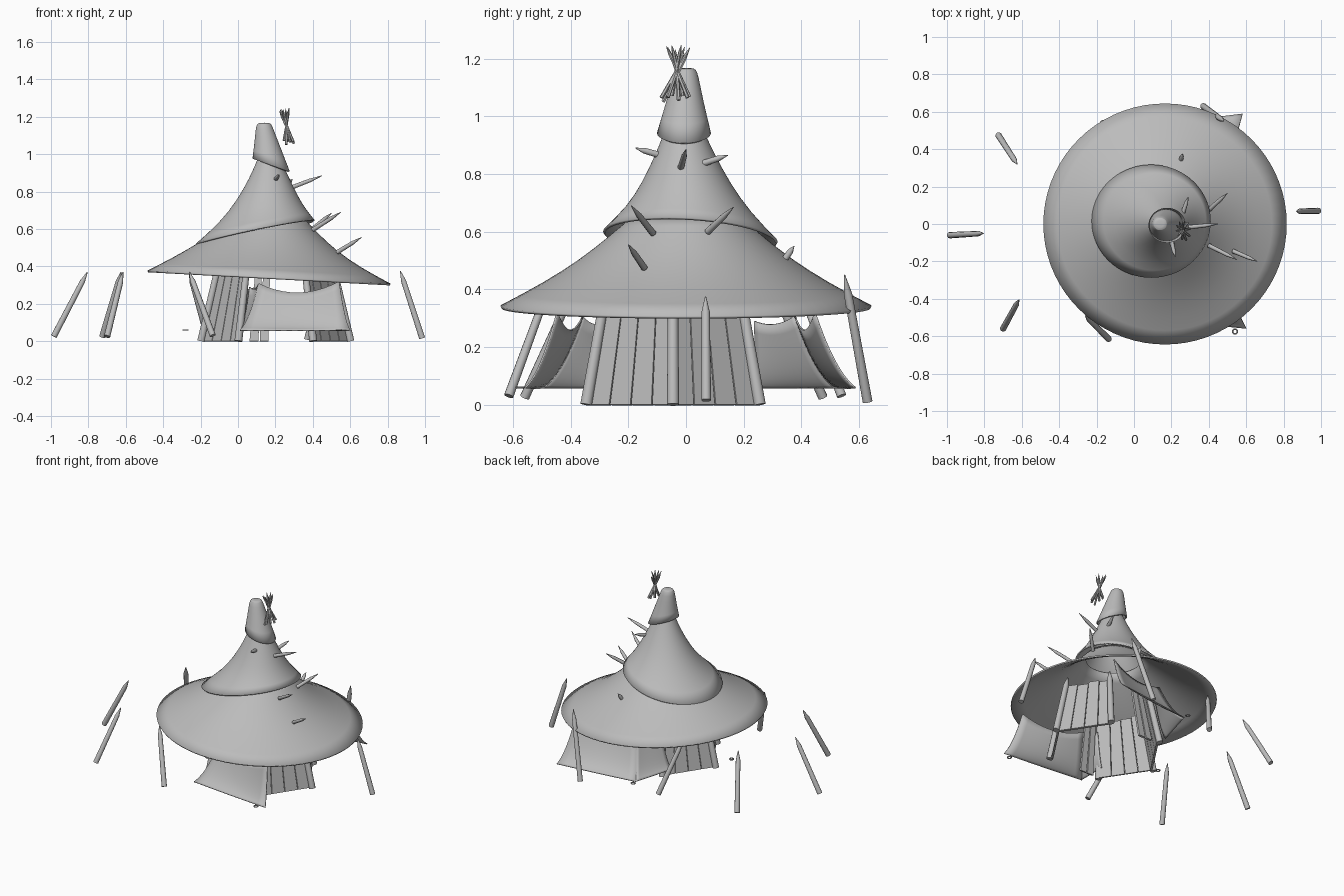
import bpy, bmesh, math, random
from mathutils import Vector

random.seed(4)
if "Cube" in bpy.data.objects:
    bpy.data.objects.remove(bpy.data.objects["Cube"])

GREY = (0.5, 0.5, 0.5, 1)
grey = bpy.data.materials.new("plain grey")
grey.use_nodes = True
grey.diffuse_color = GREY
grey.node_tree.nodes["Principled BSDF"].inputs["Base Color"].default_value = GREY


def finish(bm, name, smooth=True, thick=0, subdiv=0):
    """Turn a bmesh into a finished object."""
    mesh = bpy.data.meshes.new(name)
    bm.to_mesh(mesh)
    bm.free()
    mesh.materials.append(grey)
    ob = bpy.data.objects.new(name, mesh)
    bpy.context.collection.objects.link(ob)
    if subdiv:
        ob.modifiers.new("Subdivide", 'SUBSURF').levels = subdiv
        ob.modifiers["Subdivide"].render_levels = subdiv
    if thick:
        solid = ob.modifiers.new("Thickness", 'SOLIDIFY')
        solid.thickness = thick
    if smooth:
        bpy.ops.object.select_all(action='DESELECT')
        ob.select_set(True)
        bpy.context.view_layer.objects.active = ob
        bpy.ops.object.shade_smooth_by_angle(angle=math.radians(40))
    return ob


def loft(bm, rings, cap=False):
    for a, b in zip(rings, rings[1:]):
        for j in range(len(a)):
            k = (j + 1) % len(a)
            bm.faces.new((a[j], a[k], b[k], b[j]))
    if cap:
        bm.faces.new(rings[-1])


def roof_tier(name, sections, cap=False, squash=1.0, sides=36):
    """Tilted ovals: centre x, y, z, radius, slope along x, slope along y."""
    bm = bmesh.new()
    rings = []
    for cx, cy, z, r, sx, sy in sections:
        ring = []
        for j in range(sides):
            a = math.tau * j / sides
            dx, dy = r * math.cos(a), r * squash * math.sin(a)
            ring.append(bm.verts.new((cx + dx, cy + dy, z + sx * dx + sy * dy)))
        rings.append(ring)
    loft(bm, rings, cap)
    finish(bm, name, thick=0.01, subdiv=1)


def stake(name, base, tip, r, point=0.15, sides=10):
    """Round pole with a sharpened end."""
    base, tip = Vector(base), Vector(tip)
    axis = tip - base
    turn = axis.to_track_quat('Z', 'Y')
    bm = bmesh.new()
    rings = []
    for t, s in ((0, 1), (1 - point, 0.85), (1, 0.12)):
        rings.append([bm.verts.new(base + axis * t + turn @ Vector(
            (r * s * math.cos(math.tau * j / sides),
             r * s * math.sin(math.tau * j / sides), 0))) for j in range(sides)])
    loft(bm, rings, True)
    bm.faces.new(rings[0][::-1])
    finish(bm, name)


def cloth(name, corners, sag, n=10):
    """Hanging sheet: bottom start, bottom end, top start, top end."""
    b0, b1, t0, t1 = map(Vector, corners)
    bm = bmesh.new()
    rows = []
    for i in range(n + 1):
        v = i / n
        row = []
        for j in range(n + 1):
            u = j / n
            p = b0.lerp(b1, u).lerp(t0.lerp(t1, u), v)
            p.z -= sag * 4 * u * (1 - u) * v + 0.16 * v * (1 - v)
            row.append(bm.verts.new(p))
        rows.append(row)
    for a, b in zip(rows, rows[1:]):
        for j in range(n):
            bm.faces.new((a[j], a[j + 1], b[j + 1], b[j]))
    finish(bm, name, thick=0.006)


# Three stacked roof cones, each tilted its own way
roof_tier("roof_brim", [
    (0.166, 0, 0.342, 0.654, -0.054, 0), (0.16, 0, 0.422, 0.5, -0.06, 0),
    (0.15, 0, 0.502, 0.375, -0.045, 0), (0.15, 0, 0.58, 0.275, 0, 0),
    (0.17, 0, 0.66, 0.18, 0, 0)], squash=0.99)
roof_tier("roof_middle", [
    (0.092, 0.015, 0.583, 0.32, 0.2, -0.06), (0.13, 0.01, 0.67, 0.23, 0.17, -0.05),
    (0.155, 0, 0.77, 0.16, 0.1, 0), (0.168, -0.003, 0.87, 0.108, 0, 0),
    (0.172, -0.006, 0.94, 0.075, -0.2, 0), (0.168, -0.006, 1.0, 0.05, -0.2, 0)],
    squash=0.95)
roof_tier("roof_cap", [
    (0.177, -0.007, 0.942, 0.1, -0.34, 0), (0.157, -0.004, 1.05, 0.069, -0.15, 0),
    (0.14, 0, 1.145, 0.045, 0, 0), (0.14, 0, 1.164, 0.037, 0, 0),
    (0.14, 0, 1.168, 0.02, 0, 0)], cap=True, squash=0.94)


# Six-sided hut: leaning corner posts and plank walls, open at front and back
def hut_point(k, z, grow=0):
    a = math.tau * k / 6
    r = 0.39 - 0.23 * z + grow
    return Vector((0.202 + r * math.cos(a), -0.045 + 0.87 * r * math.sin(a), z))


for k in range(6):
    stake(f"corner_post_{k}", hut_point(k, 0, 0.01), hut_point(k, 0.42, 0.01), 0.021)
    if k == 1:
        spans = [(0.6, 0.72), (0.74, 0.86)]
    elif k == 4:
        spans = [(0.14, 0.26), (0.28, 0.4)]
    else:
        spans = [(i / 4 + 0.006, (i + 1) / 4 - 0.006) for i in range(4)]
    bm = bmesh.new()
    for u0, u1 in spans:
        top = 0.36 + random.uniform(-0.015, 0.03)
        low = [hut_point(k, 0).lerp(hut_point(k + 1, 0), u) for u in (u0, u1)]
        high = [hut_point(k, top).lerp(hut_point(k + 1, top), u) for u in (u1, u0)]
        bm.faces.new([bm.verts.new(p) for p in low + high])
    finish(bm, f"plank_wall_{k}", smooth=False, thick=0.014)

# Cloth awnings
cloth("front_awning", [(0.01, -0.5, 0.06), (0.6, -0.56, 0.06),
                       (0.11, -0.36, 0.31), (0.54, -0.45, 0.32)], 0.055)
cloth("back_awning", [(0.58, 0.59, 0.06), (0.02, 0.52, 0.06),
                      (0.54, 0.45, 0.32), (0.11, 0.38, 0.31)], 0.055)
cloth("back_side_awning", [(0.02, 0.52, 0.06), (-0.06, 0.24, 0.06),
                           (0.11, 0.38, 0.31), (0.02, 0.24, 0.29)], 0.02)
cloth("front_side_awning", [(0.01, -0.3, 0.06), (0.01, -0.5, 0.06),
                            (0.06, -0.28, 0.29), (0.11, -0.36, 0.31)], 0.02)

# Sharpened poles standing around the hut
poles = [((-0.985, -0.06, 0.025), (-0.805, -0.05, 0.37)),
         ((-0.725, 0.475, 0.025), (-0.625, 0.32, 0.37)),
         ((-0.7, -0.56, 0.025), (-0.615, -0.405, 0.37)),
         ((0.985, 0.07, 0.015), (0.868, 0.068, 0.375)),
         ((-0.135, -0.615, 0.03), (-0.26, -0.49, 0.37)),
         ((-0.165, 0.54, 0.03), (-0.26, 0.41, 0.37)),
         ((0.37, 0.63, 0.01), (0.48, 0.55, 0.45))]
for i, (base, tip) in enumerate(poles):
    stake(f"standing_pole_{i}", base, tip, 0.017)

# Spikes driven into the roof
spikes = [((0.4, -0.115, 0.595), (0.55, -0.19, 0.69)),
          ((0.53, -0.145, 0.475), (0.66, -0.2, 0.555)),
          ((0.4, 0.075, 0.6), (0.5, 0.165, 0.685)),
          ((0.27, -0.02, 0.815), (0.45, 0, 0.885)),
          ((0.2, -0.09, 0.865), (0.22, -0.175, 0.89)),
          ((0.26, 0.055, 0.835), (0.29, 0.145, 0.865)),
          ((0.25, 0.34, 0.5), (0.26, 0.375, 0.55))]
for i, (base, tip) in enumerate(spikes):
    stake(f"roof_spike_{i}", base, tip, 0.012, point=0.35)

# Crossed bundle of sticks beside the peak
for i in range(8):
    a = math.tau * (i + 0.3) / 8
    dx, dy = 0.028 * math.cos(a), 0.05 * math.sin(a)
    lift = random.uniform(-0.012, 0.015)
    stake(f"bundle_stick_{i}", (0.272 + dx, -0.037 + dy, 1.06 + lift),
          (0.248 - dx, -0.027 - 0.85 * dy, 1.235 + lift), 0.007, sides=6)

# Small tie rings at the awning feet
for i, (x, y) in enumerate([(0.54, -0.575), (-0.28, -0.1), (0.02, 0.55)]):
    bpy.ops.mesh.primitive_torus_add(location=(x, y, 0.06), major_radius=0.013,
                                     minor_radius=0.004, major_segments=12, minor_segments=6)
    ring = bpy.context.object
    ring.name = f"tie_ring_{i}"
    ring.data.materials.append(grey)
    bpy.ops.object.shade_smooth_by_angle()
